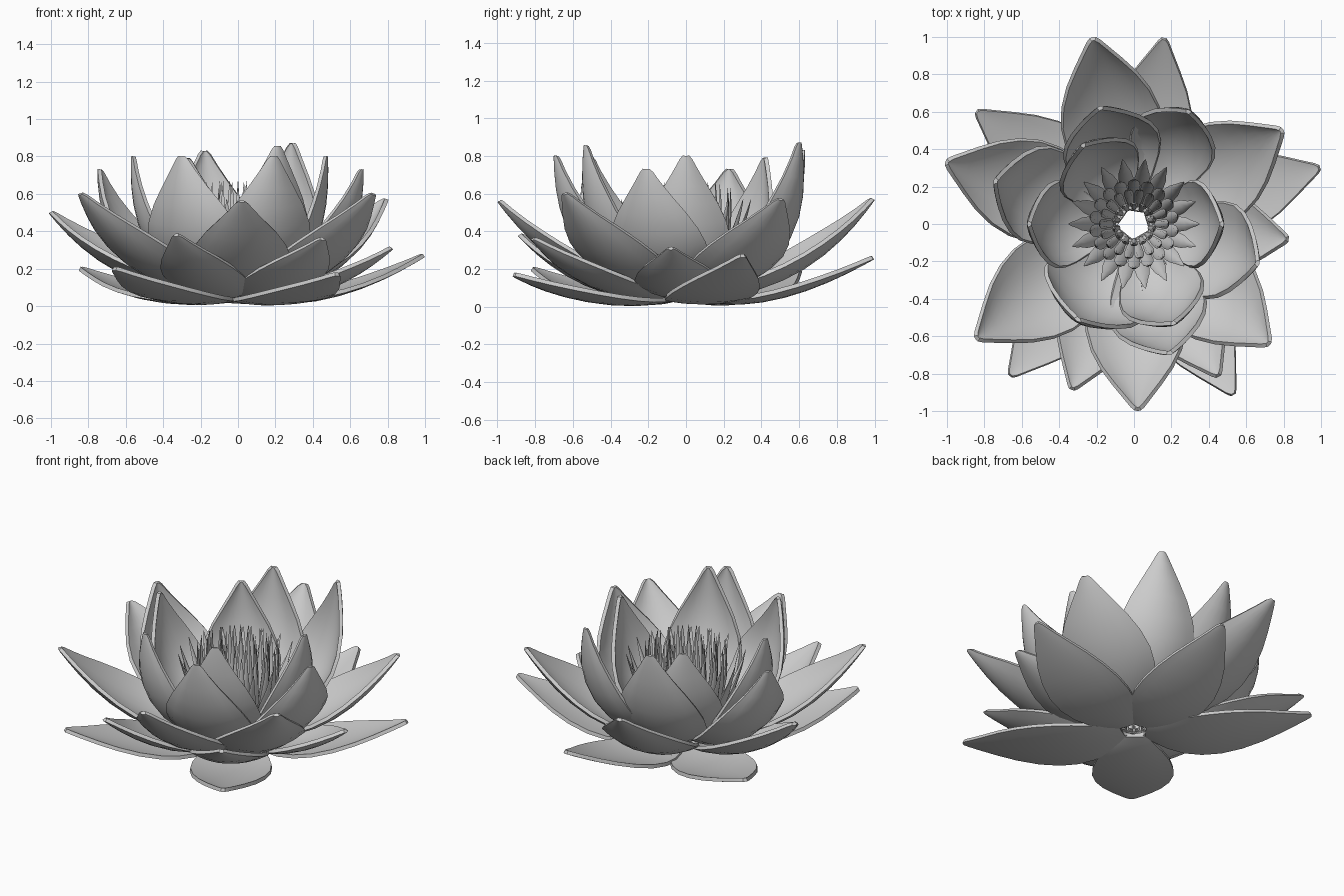
import bpy, bmesh, math
from mathutils import Vector

if "Cube" in bpy.data.objects:
    bpy.data.objects.remove(bpy.data.objects["Cube"])


def bezier(a, b, c, t):
    return a * (1 - t) ** 2 + b * 2 * t * (1 - t) + c * t * t


def finish(name, bm, angle, thickness=0):
    bmesh.ops.recalc_face_normals(bm, faces=bm.faces)
    me = bpy.data.meshes.new(name)
    bm.to_mesh(me)
    bm.free()
    ob = bpy.data.objects.new(name, me)
    bpy.context.collection.objects.link(ob)
    bpy.ops.object.select_all(action='DESELECT')
    bpy.context.view_layer.objects.active = ob
    ob.select_set(True)
    if thickness:
        m = ob.modifiers.new("thickness", 'SOLIDIFY')
        m.thickness = thickness
        m.offset = 0
        bpy.ops.object.modifier_apply(modifier=m.name)
    bpy.ops.object.shade_smooth_by_angle(angle=math.radians(angle))


# half-width outline of a petal: (distance along petal, share of full half width)
OUTLINE = [(0, .32), (.08, .48), (.18, .70), (.3, .89), (.42, .99), (.54, 1),
           (.66, .9), (.77, .71), (.86, .48), (.94, .25), (.985, .12), (1, .05)]


def petal(name, tip, base, ctrl, width, cup):
    """Cupped petal; base is (r, z), ctrl is (share of tip radius, z)."""
    x, y, z = tip
    R, ang = math.hypot(x, y), math.atan2(y, x)
    out = Vector((math.cos(ang), math.sin(ang), 0))
    side = Vector((-out.y, out.x, 0))
    up = Vector((0, 0, 1))
    a, b, c = Vector(base), Vector((ctrl[0] * R, ctrl[1])), Vector((R, z))
    bm = bmesh.new()
    rows = []
    for t, w in OUTLINE:
        p = bezier(a, b, c, t)
        d = ((b - a) * (1 - t) + (c - b) * t).normalized()
        n = -d.y * out + d.x * up
        row = []
        for i in range(9):
            u = i / 4 - 1
            h = w * width / 2
            row.append(bm.verts.new(out * p.x + up * p.y + side * (u * h) + n * (cup * h * u * u)))
        rows.append(row)
    for r0, r1 in zip(rows, rows[1:]):
        for i in range(8):
            bm.faces.new((r0[i], r0[i + 1], r1[i + 1], r1[i]))
    finish(name, bm, 40, .022)


# petal layers: name, base, control, width, cup, tips
LAYERS = [
    ("lowest_petal", (.07, .05), (.42, -.06), .47, .10,
     [(.99, .3, .27), (.16, .99, .26), (-.84, .6, .2), (-.66, -.81, .2), (.53, -.91, .17)]),
    ("low_petal", (.08, .06), (.55, -.01), .45, .25,
     [(.82, -.08, .31), (.45, -.81, .36), (-.33, -.88, .38)]),
    ("middle_petal", (.08, .06), (.62, .05), .53, .32,
     [(.02, -.99, .56), (.79, .5, .57), (-.22, .99, .57), (-1, .33, .5),
      (-.84, -.61, .6), (.72, -.64, .6)]),
    ("upper_petal", (.10, .07), (.97, .13), .52, .36,
     [(.66, -.21, .73), (-.18, .62, .83), (-.74, .23, .73), (.19, -.69, .8)]),
    ("wide_petal", (.11, .07), (1.12, .16), .58, .36, [(-.3, -.51, .8)]),
    ("inner_petal", (.11, .08), (1.06, .18), .46, .36,
     [(.47, 0, .8), (.29, .6, .87), (-.27, .42, .79), (-.56, 0, .8), (.21, -.53, .855)]),
]
for name, base, ctrl, width, cup, tips in LAYERS:
    for k, tip in enumerate(tips):
        petal(f"{name}_{k + 1}", tip, base, ctrl, width, cup)


def stamen_ring(name, count, base, ctrl, tip, radius, phase):
    """Ring of curved, leaf-like, tapering stamens."""
    bm = bmesh.new()
    a, b, c = Vector(base), Vector(ctrl), Vector(tip)
    for k in range(count):
        ang = 2 * math.pi * (k + phase) / count
        out = Vector((math.cos(ang), math.sin(ang), 0))
        side = Vector((-out.y, out.x, 0))
        up = Vector((0, 0, 1))
        prev = None
        for t, s in [(0, .5), (.25, .85), (.45, 1), (.62, .85), (.76, .5), (.9, .28), (1, .05)]:
            p = bezier(a, b, c, t)
            d = ((b - a) * (1 - t) + (c - b) * t).normalized()
            n = -d.y * out + d.x * up
            ring = []
            for i in range(6):
                q = math.pi * i / 3
                ring.append(bm.verts.new(out * p.x + up * p.y
                            + (side * math.cos(q) + n * (.45 * math.sin(q))) * radius * s))
            if prev:
                for i in range(6):
                    j = (i + 1) % 6
                    bm.faces.new((prev[i], prev[j], ring[j], ring[i]))
            else:
                bm.faces.new(ring[::-1])
            prev = ring
        bm.faces.new(prev)
    finish(name, bm, 40)


# stamens around the open centre
stamen_ring("outer_stamens", 18, (.13, .10), (.27, .28), (.35, .57), .040, 0)
stamen_ring("middle_stamens", 18, (.12, .10), (.25, .32), (.235, .63), .034, .5)
stamen_ring("inner_stamens", 18, (.10, .10), (.20, .34), (.18, .66), .026, 0)
stamen_ring("central_stamens", 14, (.08, .10), (.13, .34), (.10, .67), .022, .5)
